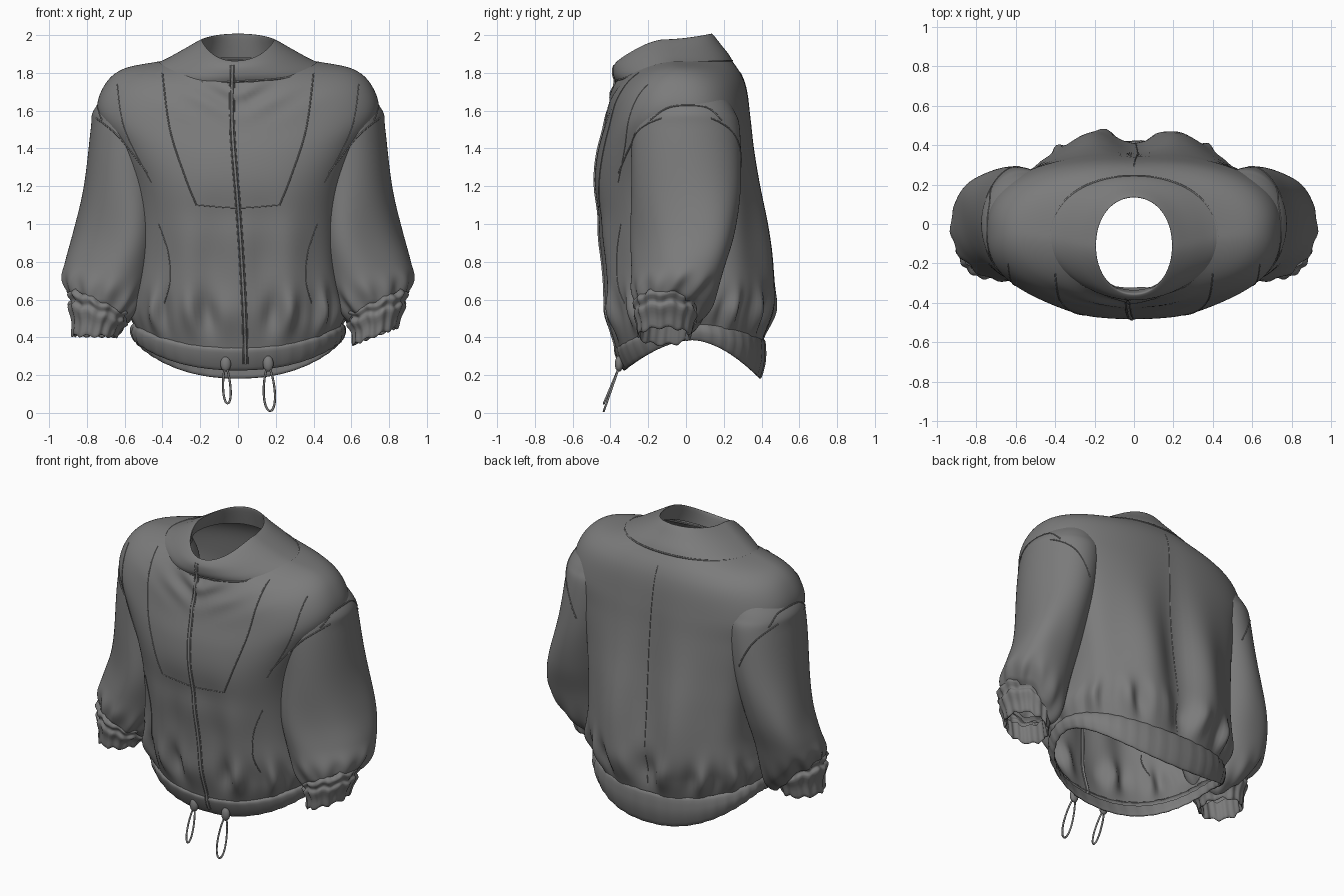
import bpy, math
from math import sin, cos, pi
from mathutils import Vector
from mathutils.bvhtree import BVHTree

if "Cube" in bpy.data.objects:
    bpy.data.objects.remove(bpy.data.objects["Cube"])

# One grey cloth colour for the whole garment
FABRIC = bpy.data.materials.new("grey fabric")
FABRIC.use_nodes = True
GREY = (0.2, 0.2, 0.2, 1)
FABRIC.diffuse_color = GREY
FABRIC.node_tree.nodes["Principled BSDF"].inputs["Base Color"].default_value = GREY
SHELLS = []


def smooth_rows(rows, steps):
    """Catmull-Rom interpolation between section rows."""
    out = []
    for i in range(len(rows) - 1):
        a, b, c, d = (rows[max(i - 1, 0)], rows[i], rows[i + 1], rows[min(i + 2, len(rows) - 1)])
        for k in range(steps):
            t = k / steps
            out.append([q + t / 2 * (r - p + t * (2 * p - 5 * q + 4 * r - s + t * (3 * (q - r) + s - p)))
                        for p, q, r, s in zip(a, b, c, d)])
    return out + [list(rows[-1])]


def loft(name, rows, point, sides=96, steps=6, side=1):
    """Skin rings; point(row, angle) gives one ring vertex."""
    rings = smooth_rows(rows, steps)
    verts = [point(r, 2 * pi * j / sides) for r in rings for j in range(sides)]
    verts = [Vector((v[0] * side, v[1], v[2])) for v in verts]
    faces = []
    for i in range(len(rings) - 1):
        for j in range(sides):
            k = (j + 1) % sides
            f = (i * sides + j, (i + 1) * sides + j, (i + 1) * sides + k, i * sides + k)
            faces.append(f if side > 0 else f[::-1])
    mesh = bpy.data.meshes.new(name)
    mesh.from_pydata(verts, [], faces)
    mesh.materials.append(FABRIC)
    mesh.shade_smooth()
    ob = bpy.data.objects.new(name, mesh)
    bpy.context.collection.objects.link(ob)
    SHELLS.append((verts, faces))


def bump(x, centre, width):
    return math.exp(-((x - centre) / width) ** 2)


def rounded(v, n):
    return math.copysign(abs(v) ** (2 / n), v)


def body_section(row, a):
    """Rounded-box ring with separate side, front and back heights."""
    zs, zf, zb, hw, yf, yb, n = row
    c, s = cos(a), sin(a)
    x = hw * rounded(c, n)
    y = (yf + yb) / 2 + (yb - yf) / 2 * rounded(s, n)
    z = zs + ((zf if s < 0 else zb) - zs) * abs(s) ** 1.6
    return x, y, z


def torso_point(row, a):
    x, y, z = body_section(row, a)
    s = sin(a)
    # narrow across the chest, wide across the back
    x *= 1 + 0.13 * s * bump(z, 1.08, 0.36)
    # hanging folds at the back, chest panel and hem gathers
    if s > 0:
        y += s * 0.03 * bump(z, 0.85, 0.4) * cos(2 * pi * (x - 0.23) / 0.44)
        y -= 0.02 * bump(x, 0, 0.1) * bump(z, 1.0, 0.5)
    else:
        y += s * 0.012 * bump(z, 0.8, 0.25) * cos(2 * pi * x / 0.27)
        y += 0.012 * bump(x, 0, 0.3) * (bump(z, 1.05, 0.1) - 0.6 * bump(z, 1.35, 0.15))
        # drape below the collar
        y -= 0.012 * sin(z * 42 - abs(x) * 26) * bump(z, 1.68, 0.1) * bump(x, 0, 0.25)
    g = bump(z, 0.53, 0.1)
    gather = g * (0.022 * sin(15 * a) + 0.012 * sin(26 * a + 1))
    return x * (1 + gather), y + gather * s * 1.2, z


def hem_point(row, a):
    x, y, z = body_section(row, a)
    r = 1 + 0.006 * sin(38 * a)
    return x * r, y * r, z


def collar_point(row, a):
    x, y, z = body_section(row, a)
    if sin(a) < 0:
        z += 0.012 * sin(9 * x + 1) * abs(sin(a))
    return x, y, z


# Body: side z, front z, back z, half width, front y, back y, squareness
BODY = [(1.86, 1.75, 1.87, .42, -.37, .24, 2.1), (1.82, 1.69, 1.79, .61, -.39, .295, 2.2),
        (1.73, 1.62, 1.70, .71, -.41, .325, 2.4), (1.59, 1.5, 1.55, .745, -.435, .345, 2.5),
        (1.42, 1.36, 1.4, .665, -.465, .36, 2.7), (1.2, 1.2, 1.2, .58, -.48, .385, 2.9),
        (1.0, 1.0, 1.0, .55, -.465, .415, 2.9), (.8, .8, .8, .545, -.435, .44, 2.9),
        (.66, .6, .62, .565, -.42, .455, 2.7), (.56, .46, .5, .58, -.4, .44, 2.4),
        (.47, .34, .38, .55, -.37, .41, 2.2)]
loft("jacket_body", BODY, torso_point, 160)

HEM = [(.475, .345, .39, .55, -.37, .41, 2.2), (.46, .33, .37, .565, -.378, .42, 2.2),
       (.43, .28, .28, .57, -.362, .422, 2.2), (.39, .23, .19, .555, -.335, .4, 2.2),
       (.39, .235, .2, .54, -.322, .385, 2.2), (.44, .31, .33, .54, -.35, .395, 2.2)]
loft("hem_band", HEM, hem_point, 128, 3)

COLLAR = [(1.855, 1.745, 1.865, .425, -.372, .245, 2.1), (1.88, 1.775, 1.9, .37, -.385, .225, 2.1),
          (1.93, 1.82, 1.95, .28, -.385, .185, 2.1), (1.972, 1.85, 2.0, .205, -.365, .145, 2.1),
          (1.967, 1.845, 1.995, .195, -.35, .135, 2.1), (1.88, 1.77, 1.88, .23, -.335, .16, 2.1)]
loft("funnel_collar", COLLAR, collar_point, 96, 4)


def sleeve_point(row, a):
    """Oval ring, swung outwards at the rear, sagging over the cuff behind."""
    z, cx, cy, rx, ry, tilt = row
    r = 1 + 0.02 * sin(5 * a + z * 4) * bump(z, 0.85, 0.3)
    r += 0.045 * sin(11 * a) * bump(z, 0.61, 0.07)
    x = cx + rx * r * cos(a) + 0.3 * ry * sin(a) * bump(z, 0.82, 0.36)
    sag = 0.11 * bump(a, 2.3, 0.8) * bump(z, 0.6, 0.12)
    return x, cy + ry * r * sin(a), z + tilt * cos(a) + 0.012 * sin(7 * a) * bump(z, .6, .1) - sag


def cuff_point(row, a):
    z, cx, cy, rx, ry, tilt = row
    r = 1 + 0.03 * sin(16 * a + z * 9)
    return cx + rx * r * cos(a), cy + ry * r * sin(a), z + tilt * cos(a) + 0.008 * sin(9 * a)


SLEEVE = [(1.7, .53, 0, .15, .2, 0), (1.6, .555, 0, .21, .255, 0), (1.5, .57, 0, .21, .285, 0),
          (1.2, .61, 0, .205, .29, 0), (.95, .65, -.015, .21, .275, .02), (.77, .695, -.04, .21, .245, .04),
          (.66, .725, -.065, .2, .22, .06), (.59, .735, -.09, .17, .18, .06), (.56, .735, -.1, .14, .155, .06)]


def cuff_rows(shift, lean):
    """Ruffled cuff; shift and lean move its open end."""
    return [(.6, .735, -.1, .145, .16, .06), (.575, .735, -.1, .17, .18, .06),
            (.545, .735, -.105, .145, .16, .05), (.52, .74 + shift / 3, -.105, .158, .17, .05),
            (.47, .745 + shift / 2, -.11, .13, .15, .03 + lean / 2),
            (.41, .75 + shift, -.115, .122, .14, .02 + lean),
            (.42, .75 + shift, -.115, .11, .127, .02 + lean), (.5, .745, -.11, .11, .125, .03)]


for side, label, shift, lean in ((1, "left", -.025, .025), (-1, "right", .01, -.015)):
    loft(label + "_sleeve", SLEEVE, sleeve_point, 96, 8, side)
    loft(label + "_cuff", cuff_rows(shift, lean), cuff_point, 96, 3, side)

# Surface lookup used to lay the seams on the cloth
all_verts, all_faces = [], []
for verts, faces in SHELLS:
    base = len(all_verts)
    all_verts += verts
    all_faces += [[base + i for i in f] for f in faces]
TREE = BVHTree.FromPolygons(all_verts, all_faces)


def tube(name, points, radius, closed=False):
    cu = bpy.data.curves.new(name, "CURVE")
    cu.dimensions = "3D"
    cu.bevel_depth = radius
    cu.bevel_resolution = 1
    cu.materials.append(FABRIC)
    sp = cu.splines.new("POLY")
    sp.points.add(len(points) - 1)
    for p, co in zip(sp.points, points):
        p.co = (*co, 1)
    sp.use_cyclic_u = closed
    bpy.context.collection.objects.link(bpy.data.objects.new(name, cu))


DIRECTIONS = {"front": Vector((0, 1, 0)), "back": Vector((0, -1, 0)),
              "right": Vector((1, 0, 0)), "left": Vector((-1, 0, 0))}


def seam(name, path, facing, radius=0.004):
    """Project a flat path onto the cloth from one direction."""
    d = DIRECTIONS[facing]
    hits = []
    for u, z in smooth_rows(path, 10):
        start = Vector((u, 0, z)) if d.x == 0 else Vector((0, u, z))
        hit = TREE.ray_cast(start - 3 * d, d)[0]
        if hit:
            hits.append(hit)
    tube(name, hits, radius)


# Front zip with stitched edges
ZIP = [(-.03, 1.84), (-.03, 1.5), (0, 1.1), (.02, .8), (.035, .5), (.04, .26)]
seam("zip", ZIP, "front", 0.008)
for off in (-.012, .012):
    seam("zip_edge", [(x + off, z) for x, z in ZIP], "front", 0.003)
seam("back_centre_seam", [(0, 1.8), (.02, 1.2), (0, .42)], "back", 0.003)

for m, label in ((1, "left"), (-1, "right")):
    def mirrored(path):
        return [(m * x, z) for x, z in path]
    seam(label + "_chest_seam", mirrored([(.4, 1.8), (.36, 1.5), (.28, 1.25), (.22, 1.1)]), "front")
    seam(label + "_armhole_front", mirrored([(.75, 1.56), (.63, 1.46), (.48, 1.27)]), "front")
    seam(label + "_armhole_back", mirrored([(.75, 1.56), (.66, 1.46), (.58, 1.3)]), "back")
    seam(label + "_shoulder_seam", mirrored([(.64, 1.74), (.6, 1.5), (.46, 1.22)]), "front", 0.003)
    seam(label + "_pocket_seam", mirrored([(.42, 1.0), (.37, .85), (.36, .7), (.39, .58)]), "front", 0.003)
    seam(label + "_armhole_top", [(-.19, 1.55), (-.08, 1.62), (.1, 1.62), (.19, 1.55)], label)
seam("chest_panel_edge", [(-.22, 1.1), (0, 1.085), (.22, 1.1)], "front", 0.003)

# Collar base seam
tube("collar_seam", [collar_point(COLLAR[0], 2 * pi * i / 80) for i in range(80)], 0.005, True)

# Drawcord toggles and loops
for label, x, half, low in (("right", -.065, .024, .05), ("left", .16, .036, .01)):
    bpy.ops.mesh.primitive_uv_sphere_add(segments=16, ring_count=10, radius=1, location=(x, -.355, .26))
    ob = bpy.context.object
    ob.name = label + "_cord_toggle"
    ob.scale = (.028, .022, .042)
    ob.data.materials.append(FABRIC)
    bpy.ops.object.shade_smooth()
    top, mid = .24, (.24 + low) / 2
    loop = []
    for i in range(32):
        a = 2 * pi * i / 32
        z = mid + (top - mid) * cos(a)
        drop = (top - z) / (top - low)
        loop.append((x + half * sin(a) * (.6 + .4 * drop) + .01 * drop, -.355 - .08 * drop, z))
    tube(label + "_cord_loop", loop, 0.006, True)
